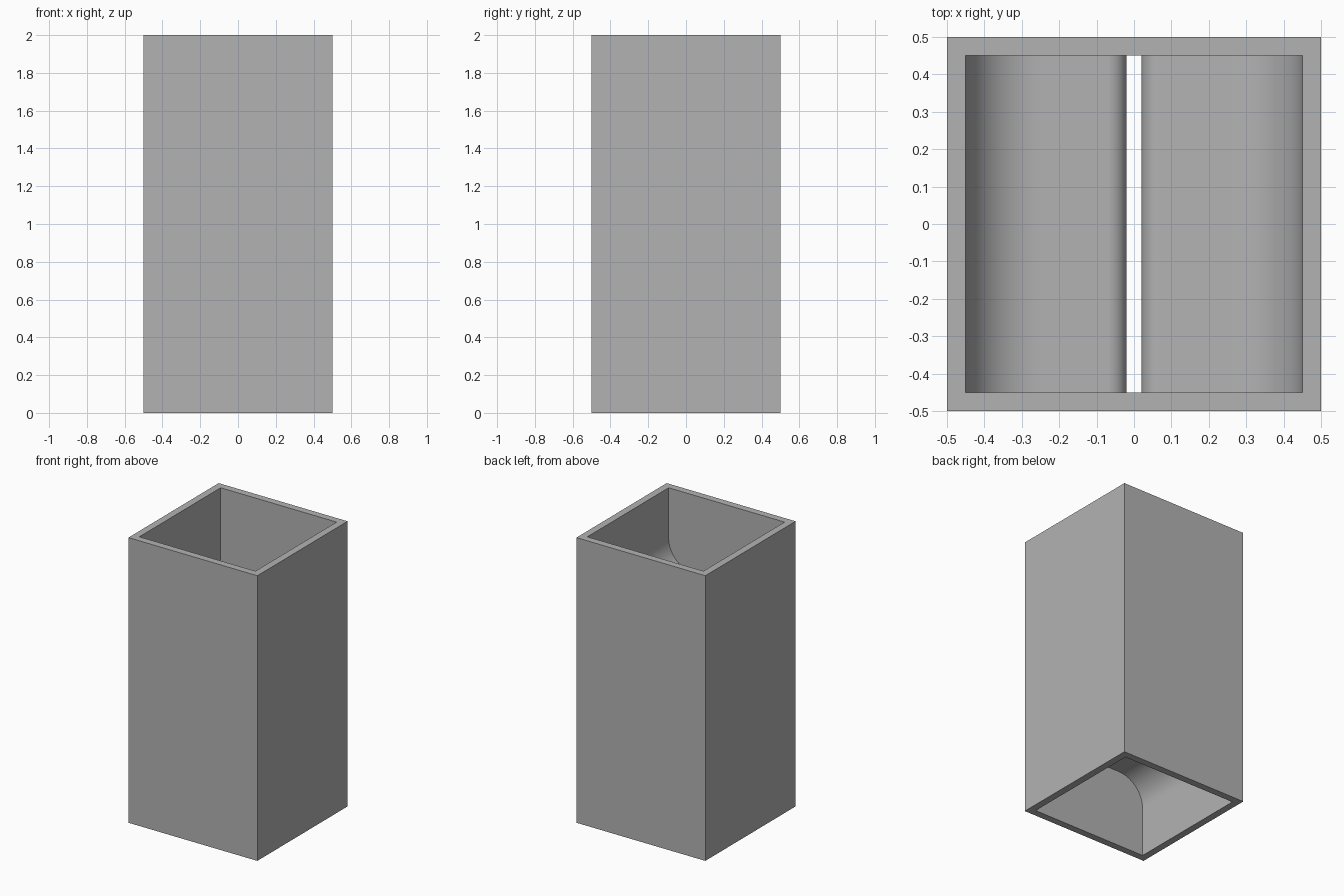
import bpy, bmesh, math

if "Cube" in bpy.data.objects:
    bpy.data.objects.remove(bpy.data.objects["Cube"], do_unlink=True)

HEIGHT, OUTER, INNER = 2.0, 0.5, 0.45
SHELF_Z, LIP_R, FILLET_R, GAP = 0.6, 0.05, 0.2, 0.02

grey = bpy.data.materials.new("plain grey")
grey.use_nodes = True
colour = (0.45, 0.45, 0.45, 1)
grey.diffuse_color = colour
grey.node_tree.nodes["Principled BSDF"].inputs["Base Color"].default_value = colour


def finish(bm, name):
    mesh = bpy.data.meshes.new(name)
    bm.to_mesh(mesh)
    bm.free()
    mesh.materials.append(grey)
    obj = bpy.data.objects.new(name, mesh)
    bpy.context.collection.objects.link(obj)
    bpy.ops.object.select_all(action="DESELECT")
    obj.select_set(True)
    bpy.context.view_layer.objects.active = obj
    bpy.ops.object.shade_smooth_by_angle(angle=math.radians(30))
    return obj


def arc(cx, cz, r, start, end, steps):
    angles = [math.radians(start + (end - start) * i / steps) for i in range(steps + 1)]
    return [(cx + r * math.cos(a), cz + r * math.sin(a)) for a in angles]


# Square tube, open at both ends
bm = bmesh.new()
corners = [(-1, -1), (1, -1), (1, 1), (-1, 1)]
rings = [[bm.verts.new((x * half, y * half, z)) for x, y in corners]
         for half, z in ((OUTER, 0), (OUTER, HEIGHT), (INNER, HEIGHT), (INNER, 0))]
for k, low in enumerate(rings):
    high = rings[(k + 1) % 4]
    for i in range(4):
        j = (i + 1) % 4
        bm.faces.new((low[i], low[j], high[j], high[i]))
finish(bm, "square_tube")

# Baffle section: wall fillet, flat top, round lip, flat underside, wall fillet
fillet_x = -INNER + FILLET_R
rise = LIP_R + FILLET_R
section = (arc(fillet_x, SHELF_Z + rise, FILLET_R, 180, 270, 16)
           + arc(-GAP - LIP_R, SHELF_Z, LIP_R, 90, -90, 24)
           + arc(fillet_x, SHELF_Z - rise, FILLET_R, 90, 180, 16))


def baffle(name, points):
    bm = bmesh.new()
    front, back = [[bm.verts.new((x, y, z)) for x, z in points] for y in (-INNER, INNER)]
    for i in range(len(points) - 1):
        bm.faces.new((front[i], front[i + 1], back[i + 1], back[i]))
    return finish(bm, name)


# The upper baffle is the lower one turned half round
baffle("lower_baffle", section)
baffle("upper_baffle", [(-x, HEIGHT - z) for x, z in section])
